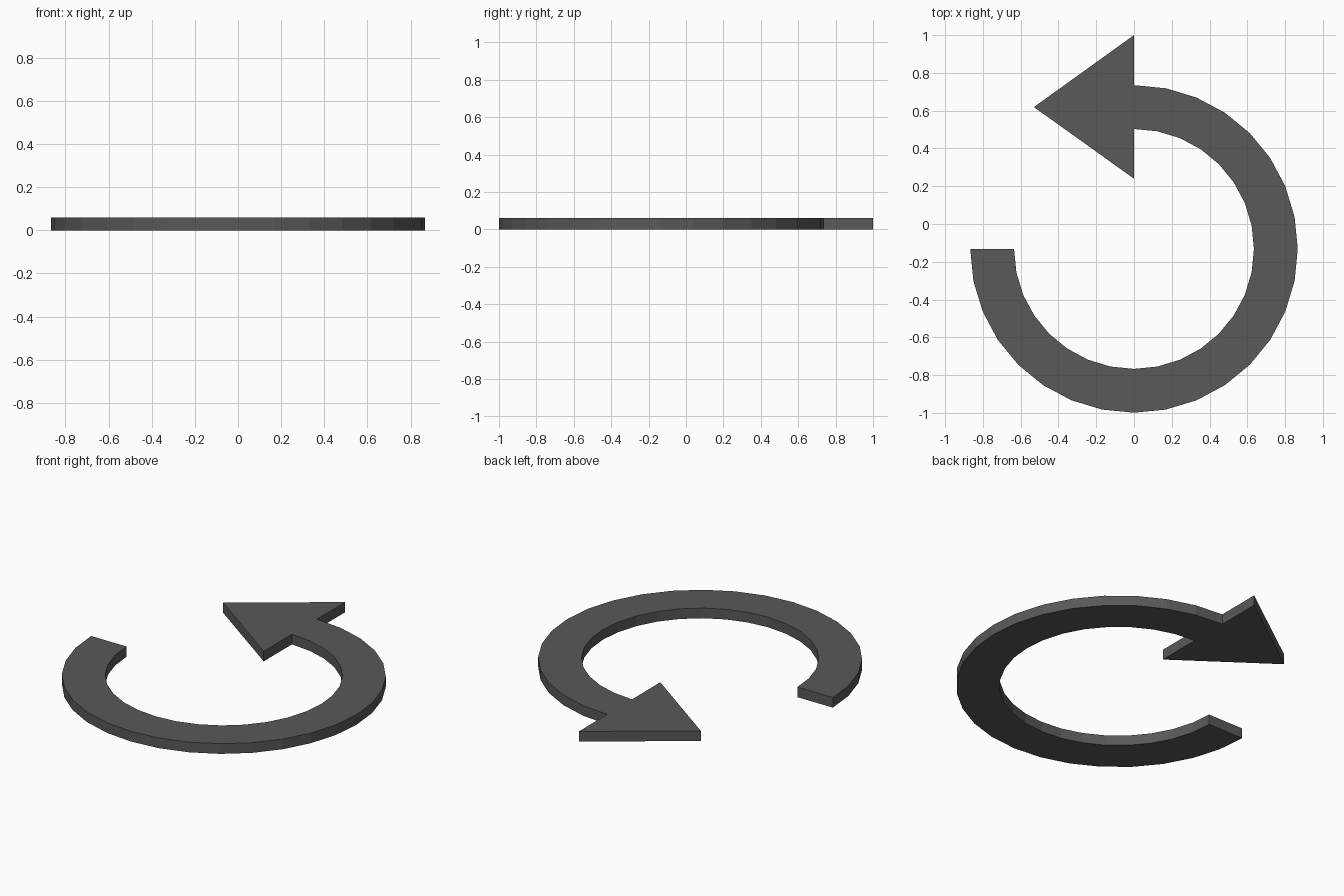
import bpy, bmesh
from math import radians, sin, cos

if "Cube" in bpy.data.objects:
    bpy.data.objects.remove(bpy.data.objects["Cube"])

CY, R_OUT, R_IN, THICK = -0.132, 0.867, 0.635, 0.06
STEPS = 24                      # 270 degrees of a 32-sided ring


def arc(radius):
    """Points from the arrowhead, clockwise to the tail."""
    angles = [radians(90 - 270 * i / STEPS) for i in range(STEPS + 1)]
    return [(radius * cos(a), CY + radius * sin(a)) for a in angles]


# Outline: outer arc, tail, inner arc back, then the arrowhead
head = [(0, 0.24), (-0.53, 0.619), (0, 1.0)]
outline = arc(R_OUT) + arc(R_IN)[::-1] + head

# Extrude the outline into a flat plate
bm = bmesh.new()
base = bm.faces.new([bm.verts.new((x, y, 0)) for x, y in outline])
top = bmesh.ops.extrude_face_region(bm, geom=[base], use_keep_orig=True)["geom"]
bmesh.ops.translate(bm, vec=(0, 0, THICK),
                    verts=[g for g in top if isinstance(g, bmesh.types.BMVert)])
bmesh.ops.recalc_face_normals(bm, faces=bm.faces)
# Triangulate the concave caps cleanly
bmesh.ops.triangulate(bm, faces=[f for f in bm.faces if len(f.verts) > 4],
                      ngon_method='BEAUTY')

mesh = bpy.data.meshes.new("circular_arrow")
bm.to_mesh(mesh)
bm.free()
arrow = bpy.data.objects.new("circular_arrow", mesh)
bpy.context.collection.objects.link(arrow)

# Dark grey finish
mat = bpy.data.materials.new("dark_grey")
mat.diffuse_color = (0.1, 0.1, 0.1, 1)
mat.use_nodes = True
mat.node_tree.nodes["Principled BSDF"].inputs["Base Color"].default_value = mat.diffuse_color
mesh.materials.append(mat)
